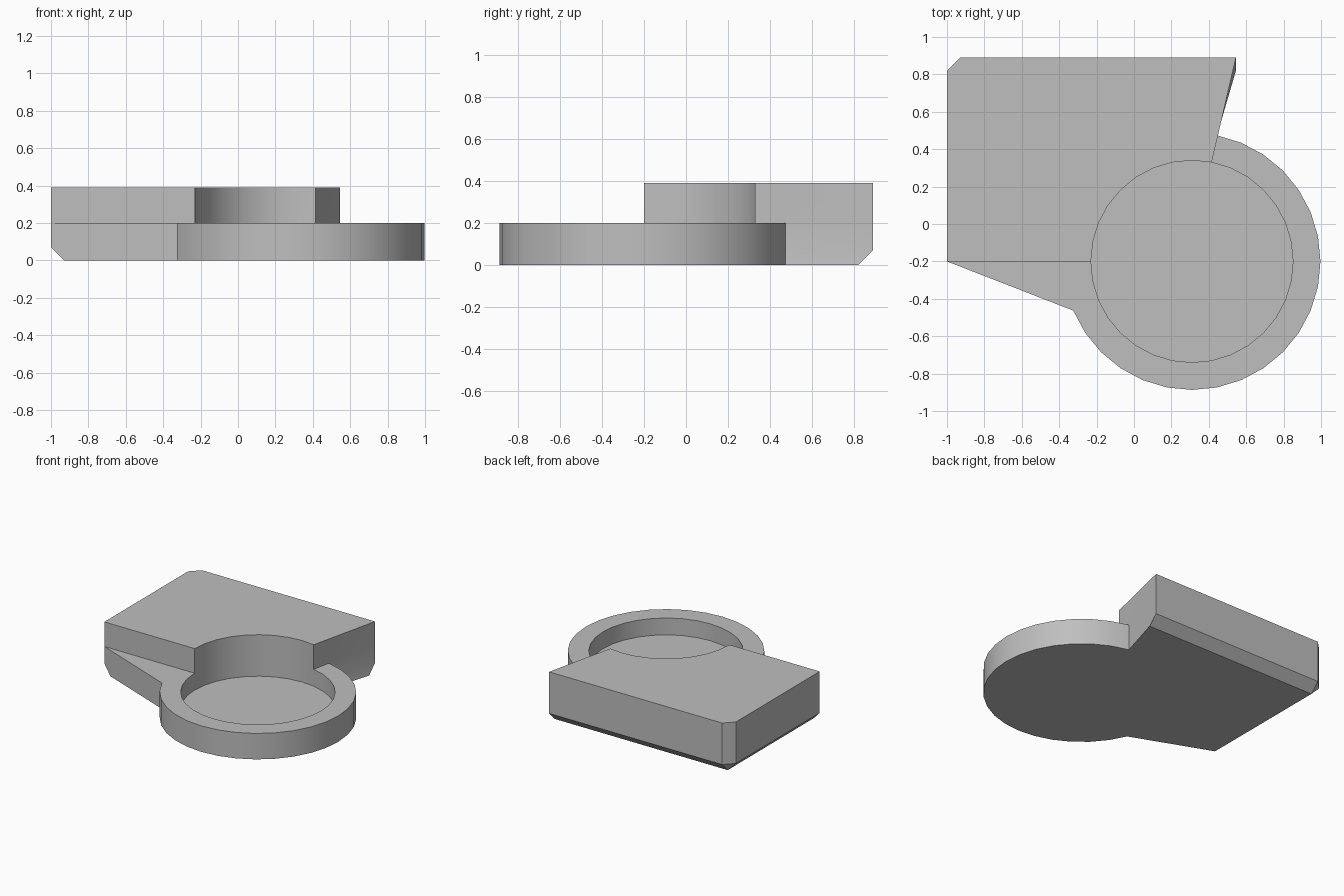
import bpy, bmesh, math

cube = bpy.data.objects.get("Cube")
if cube:
    bpy.data.objects.remove(cube, do_unlink=True)

# Main sizes
CX, CY, R_OUT, R_IN, SEG = 0.31, -0.2, 0.687, 0.54, 32
Z_BASE, Z_FLOOR, Z_RIM, Z_TOP = 0.0, 0.07, 0.2, 0.39
ARC_START, ARC_END, FRONT_K = -14, 7, 16   # steps around the socket circle

bm = bmesh.new()
cache = {}


def vert(p, z):
    key = (round(p[0], 4), round(p[1], 4), round(z, 4))
    if key not in cache:
        cache[key] = bm.verts.new(key)
    return cache[key]


def face(*points):
    verts = list(dict.fromkeys(vert(p, z) for p, z in points))
    if len(verts) > 2:
        bm.faces.new(verts)


def wall(low, high, z0, z1, closed=False):
    """Skin two matching outlines at different heights."""
    n = len(low)
    for i in range(n if closed else n - 1):
        j = (i + 1) % n
        face((low[i], z0), (low[j], z0), (high[j], z1), (high[i], z1))


def ring(radius, start, end):
    return [(CX + radius * math.cos(math.tau * k / SEG),
             CY + radius * math.sin(math.tau * k / SEG))
            for k in range(start, end + 1)]


# Outlines, counter-clockwise
front_left, back_right = (-1, -0.2), (0.545, 0.89)
back_left = [(-0.93, 0.89), (-1, 0.82)]
arc = ring(R_OUT, ARC_START, ARC_END)
outline = [front_left] + arc + [back_right] + back_left
foot = [(-0.93, -0.227)] + arc + [(0.545, 0.82)] + [(-0.93, 0.82)] * 2

# Underside, chamfer and lower outer wall
face(*[(p, Z_BASE) for p in foot])
wall(foot, outline, Z_BASE, Z_FLOOR, closed=True)
wall(outline, outline, Z_FLOOR, Z_RIM, closed=True)

# Round pocket: floor and wall
pocket = ring(R_IN, -FRONT_K, FRONT_K - 1)
face(*[(p, Z_FLOOR) for p in pocket])
wall(pocket, pocket, Z_FLOOR, Z_RIM, closed=True)

# Rim around the open side of the pocket, and the front wedge ledge
wall(ring(R_IN, ARC_START, ARC_END), arc, Z_RIM, Z_RIM)
ledge = [front_left] + ring(R_IN, -FRONT_K, ARC_START) + [arc[0]]
face(*[(p, Z_RIM) for p in ledge])

# Raised block: curved recess, outer walls, angled side, top
recess = ring(R_IN, ARC_END, FRONT_K)
wall(recess, recess, Z_RIM, Z_TOP)
sides = [back_right] + back_left + [front_left, recess[-1]]
wall(sides, sides, Z_RIM, Z_TOP)
face((recess[0], Z_RIM), (arc[-1], Z_RIM), (back_right, Z_TOP), (recess[0], Z_TOP))
face((arc[-1], Z_RIM), (back_right, Z_RIM), (back_right, Z_TOP))
face(*[(p, Z_TOP) for p in sides[:-1] + recess[::-1]])

bmesh.ops.recalc_face_normals(bm, faces=bm.faces[:])
mesh = bpy.data.meshes.new("socket_block")
bm.to_mesh(mesh)
bm.free()
body = bpy.data.objects.new("socket_block", mesh)
bpy.context.collection.objects.link(body)

# Plain grey material
grey = bpy.data.materials.new("plain_grey")
grey.use_nodes = True
colour = (0.52, 0.52, 0.52, 1)
grey.diffuse_color = colour
bsdf = next(n for n in grey.node_tree.nodes if n.type == "BSDF_PRINCIPLED")
bsdf.inputs["Base Color"].default_value = colour
mesh.materials.append(grey)

# Smooth curved walls, sharp corners
bpy.ops.object.select_all(action="DESELECT")
body.select_set(True)
bpy.context.view_layer.objects.active = body
bpy.ops.object.shade_smooth_by_angle(angle=math.radians(20))
